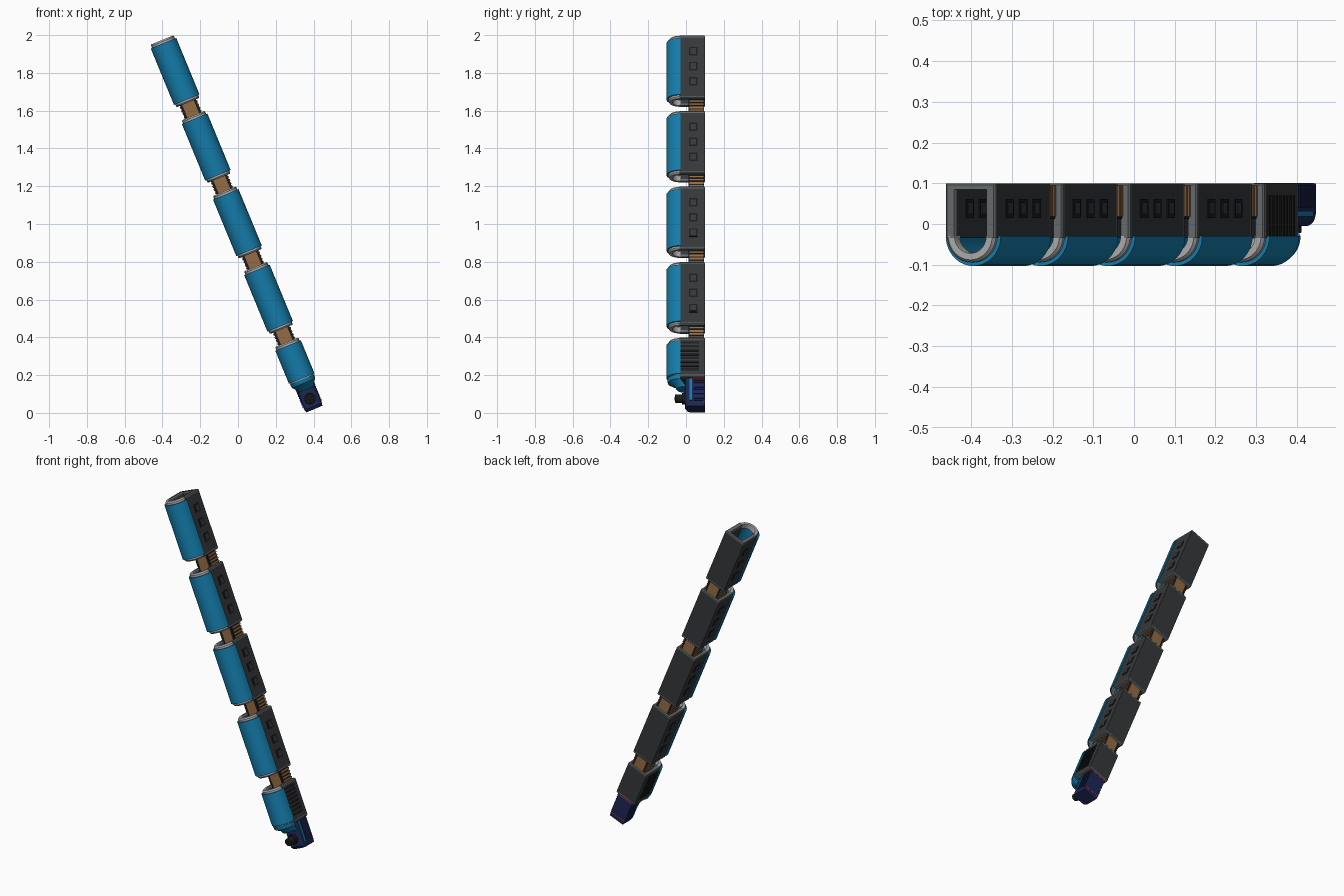
import bpy, bmesh, math
from mathutils import Matrix, Vector

if "Cube" in bpy.data.objects:
    bpy.data.objects.remove(bpy.data.objects["Cube"])

# Leaning frame: local x = across, y = depth, z = along the chain
M = Matrix.Translation((0, 0, 1)) @ Matrix.Rotation(-math.radians(22.4), 4, 'Y')


def mat(name, c):
    m = bpy.data.materials.new(name)
    m.diffuse_color = (*c, 1)
    m.use_nodes = True
    m.node_tree.nodes["Principled BSDF"].inputs["Base Color"].default_value = m.diffuse_color
    return m


BLUE = mat("blue", (.007, .2, .4))
DARK = mat("charcoal", (.035, .039, .042))
BLACK = mat("black", (.012, .012, .013))
RIM = mat("mid_grey", (.13, .145, .15))
LIGHT = mat("light_grey", (.4, .4, .4))
BROWN = mat("bronze", (.3, .15, .06))
NAVY = mat("navy", (.012, .02, .09))
RED = mat("red", (.6, .02, .04))


def finish(name, bm, m, bevel=0):
    bmesh.ops.recalc_face_normals(bm, faces=bm.faces)
    me = bpy.data.meshes.new(name)
    bm.to_mesh(me)
    bm.free()
    me.transform(M)
    me.materials.append(m)
    o = bpy.data.objects.new(name, me)
    bpy.context.collection.objects.link(o)
    if bevel:
        b = o.modifiers.new("bevel", 'BEVEL')
        b.width, b.segments = bevel, 2
    bpy.ops.object.select_all(action='DESELECT')
    o.select_set(True)
    bpy.context.view_layer.objects.active = o
    bpy.ops.object.shade_smooth_by_angle(angle=math.radians(30))
    return o


def add_loft(bm, rings):
    """Skin a list of (points, height) rings and close both ends."""
    vs = [[bm.verts.new((x, y, z)) for x, y in pts] for pts, z in rings]
    n = len(vs[0])
    for a, b in zip(vs, vs[1:]):
        for i in range(n):
            j = (i + 1) % n
            bm.faces.new((a[i], a[j], b[j], b[i]))
    bm.faces.new(vs[0])
    bm.faces.new(vs[-1])


def loft(name, rings, m, bevel=0):
    bm = bmesh.new()
    add_loft(bm, rings)
    return finish(name, bm, m, bevel)


def prism(name, pts, z0, z1, m, bevel=0):
    return loft(name, [(pts, z0), (pts, z1)], m, bevel)


def rect(x0, x1, y0, y1):
    return [(x0, y0), (x1, y0), (x1, y1), (x0, y1)]


def boxes(name, specs, m):
    """Several (x0, x1, y0, y1, z0, z1) boxes in one mesh."""
    bm = bmesh.new()
    for x0, x1, y0, y1, z0, z1 in specs:
        p = rect(x0, x1, y0, y1)
        add_loft(bm, [(p, z0), (p, z1)])
    return finish(name, bm, m)


def arc(r, cy=-.03, a0=180, a1=360, n=24):
    return [(r * math.cos(math.radians(a0 + (a1 - a0) * i / n)),
             cy + r * math.sin(math.radians(a0 + (a1 - a0) * i / n))) for i in range(n + 1)]


def half_ring(ro, ri):
    return arc(ro) + arc(ri)[::-1]


def channel(hw, back, iw, iback):
    return [(-hw, -.034), (-hw, back), (hw, back), (hw, -.034),
            (iw, -.034), (iw, iback), (-iw, iback), (-iw, -.034)]


def mirrored(x0, x1, *rest):
    return [(x0, x1, *rest), (-x1, -x0, *rest)]


def cover(tag, top, bottom):
    """Channel body, blue front shell and grey end rims."""
    ch = channel(.066, .1, .04, .088)
    prism("body_" + tag, ch, bottom + .012, top - .012, DARK)
    prism("front_shell_" + tag, half_ring(.073, .057), bottom + .017, top - .019, BLUE)
    for end, z, s in (("top", top, -1), ("bottom", bottom, 1)):
        small = channel(.062, .096, .043, .085)
        loft(f"{end}_rim_{tag}", [(ch, z + s * .012), (ch, z + s * .005), (small, z)], RIM)
        loft(f"{end}_lip_{tag}", [(half_ring(.064, .04), z + s * .03),
                                  (half_ring(.064, .04), z + s * .008),
                                  (half_ring(.058, .042), z)], LIGHT)


STEP, TOP, LEN = .4327, 1.054, .359

for k in range(4):
    t, tag = TOP - k * STEP, str(k + 1)
    cover(tag, t, t - LEN)
    # Side windows on both flanks
    frames, panes = [], []
    for dz in (.092, .178, .265):
        z = t - dz
        frames += mirrored(.038, .068, .015, .061, z - .024, z + .024)
        panes += mirrored(.036, .0695, .024, .053, z - .016, z + .016)
    boxes("window_frames_" + tag, frames, BLACK)
    boxes("window_panes_" + tag, panes, DARK)
    # Link to the next section
    lo, hi = t - STEP - .04, t - LEN + .04
    boxes("link_core_" + tag, [(-.033, .033, .012, .096, lo, hi)], BROWN)
    boxes("link_sides_" + tag, mirrored(.03, .046, .012, .092, lo, hi), BLACK)
    ribs = []
    for i in range(4):
        z = t - LEN - .012 - i * .018
        ribs += mirrored(.044, .05, .018, .094, z - .005, z + .005)
    boxes("link_ribs_" + tag, ribs, BROWN)

# Short lowest section with grip ribs
t = TOP - 4 * STEP
cover("5", t, -.902)
ribs = []
for i in range(8):
    z = t - .03 - i * .022
    ribs += mirrored(.06, .07, -.03, .07, z - .006, z + .006)
boxes("grip_ribs", ribs, BLACK)
prism("lower_floor", arc(.058) + [(.058, .09), (-.058, .09)], -.899, -.88, DARK)

# Blue collar under the shell
loft("collar", [(arc(.07), -.89), (arc(.066), -.912), (arc(.05, -.012), -.93),
                (arc(.046, -.002), -.948)], BLUE)

# Navy end piece with rounded front corners
tip = [(x - .025, y) for x, y in arc(.025, .02, 180, 270, 8)] + \
      [(x + .025, y) for x, y in arc(.025, .02, 270, 360, 8)] + [(.05, .1), (-.05, .1)]
foot = [(x * .92, .1 + (y - .1) * .9) for x, y in tip]
loft("end_piece", [(tip, -.89), (tip, -1.045), (foot, -1.06)], NAVY)
ribs = []
for i in range(10):
    z = -.915 - i * .0125
    ribs += mirrored(.046, .054, .04, .096, z - .0035, z + .0035)
boxes("end_piece_ribs", ribs, NAVY)
boxes("blue_side_strips", mirrored(.044, .052, .018, .032, -1.03, -.905), BLUE)

# Red trim lines
boxes("red_trim", [(-.053, .053, .03, .101, -.907, -.901),
                   (-.051, .051, .09, .101, -1.036, -1.031)], RED)

# Round knob on the front of the end piece
bm = bmesh.new()
for r, y0, y1 in ((.03, -.022, .01), (.022, -.058, -.02), (.009, -.062, -.05)):
    bmesh.ops.create_cone(bm, cap_ends=True, segments=24, radius1=r, radius2=r, depth=y1 - y0,
                          matrix=Matrix.Translation((0, (y0 + y1) / 2, -1.0)) @
                          Matrix.Rotation(math.pi / 2, 4, 'X'))
finish("knob", bm, BLACK, .002)
